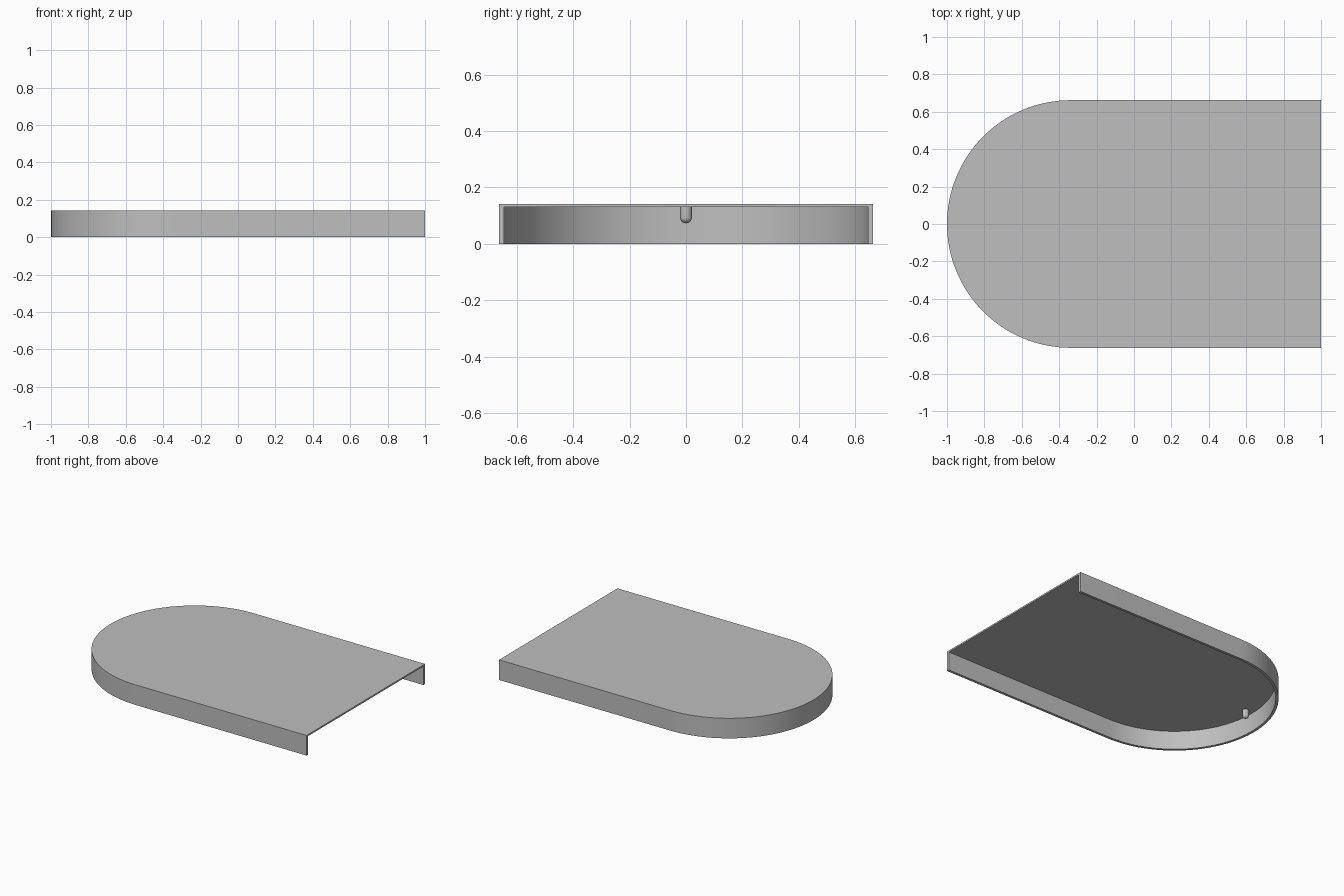
import bpy, bmesh
from math import sin, cos, pi, radians

cube = bpy.data.objects.get("Cube")
if cube:
    bpy.data.objects.remove(cube, do_unlink=True)

HALF_WIDTH, HEIGHT = 0.662, 0.142
WALL, TOP = 0.018, 0.011
END_X = 1.0
ARC_X = HALF_WIDTH - 1.0
SEGMENTS = 64

grey = bpy.data.materials.new("plain grey")
grey.use_nodes = True
colour = (0.52, 0.52, 0.52, 1)
grey.diffuse_color = colour
grey.node_tree.nodes["Principled BSDF"].inputs["Base Color"].default_value = colour


def finish(name, bm):
    """Turn a bmesh into a smooth-shaded object with sharp edges kept."""
    bmesh.ops.recalc_face_normals(bm, faces=bm.faces)
    mesh = bpy.data.meshes.new(name)
    bm.to_mesh(mesh)
    bm.free()
    mesh.materials.append(grey)
    obj = bpy.data.objects.new(name, mesh)
    bpy.context.collection.objects.link(obj)
    bpy.ops.object.select_all(action="DESELECT")
    obj.select_set(True)
    bpy.context.view_layer.objects.active = obj
    bpy.ops.object.shade_smooth_by_angle(angle=radians(30))
    return obj


def outline(bm, radius, z):
    """U-shaped row of vertices, open towards +x."""
    pts = [(END_X, radius)]
    for i in range(SEGMENTS + 1):
        a = pi / 2 + pi * i / SEGMENTS
        pts.append((ARC_X + radius * cos(a), radius * sin(a)))
    pts.append((END_X, -radius))
    return [bm.verts.new((x, y, z)) for x, y in pts]


# Cover: thin top with a rim around the sides and the round end
bm = bmesh.new()
rows = [outline(bm, HALF_WIDTH, HEIGHT),
        outline(bm, HALF_WIDTH, 0),
        outline(bm, HALF_WIDTH - WALL, 0),
        outline(bm, HALF_WIDTH - WALL, HEIGHT - TOP)]
for r, s in zip(rows, rows[1:]):
    for i in range(len(r) - 1):
        bm.faces.new((r[i], r[i + 1], s[i + 1], s[i]))
bm.faces.new(rows[0])
bm.faces.new(rows[-1])
bm.faces.new([r[0] for r in rows] + [r[-1] for r in reversed(rows)])
finish("cover", bm)

# Round-ended peg hanging under the top, near the round end
PEG_R, PEG_BOTTOM = 0.021, 0.073
bm = bmesh.new()
profile = [(PEG_R, HEIGHT - TOP / 2)]
for i in range(9):
    a = pi / 2 * i / 8
    profile.append((PEG_R * cos(a), PEG_BOTTOM + PEG_R * (1 - sin(a))))
verts = [bm.verts.new((x, 0, z)) for x, z in profile]
edges = [bm.edges.new(pair) for pair in zip(verts, verts[1:])]
bmesh.ops.spin(bm, geom=verts + edges, cent=(0, 0, 0), axis=(0, 0, 1),
               angle=2 * pi, steps=24)
bmesh.ops.remove_doubles(bm, verts=bm.verts, dist=0.0001)
bmesh.ops.holes_fill(bm, edges=bm.edges, sides=0)
peg = finish("peg", bm)
peg.location.x = -0.928
